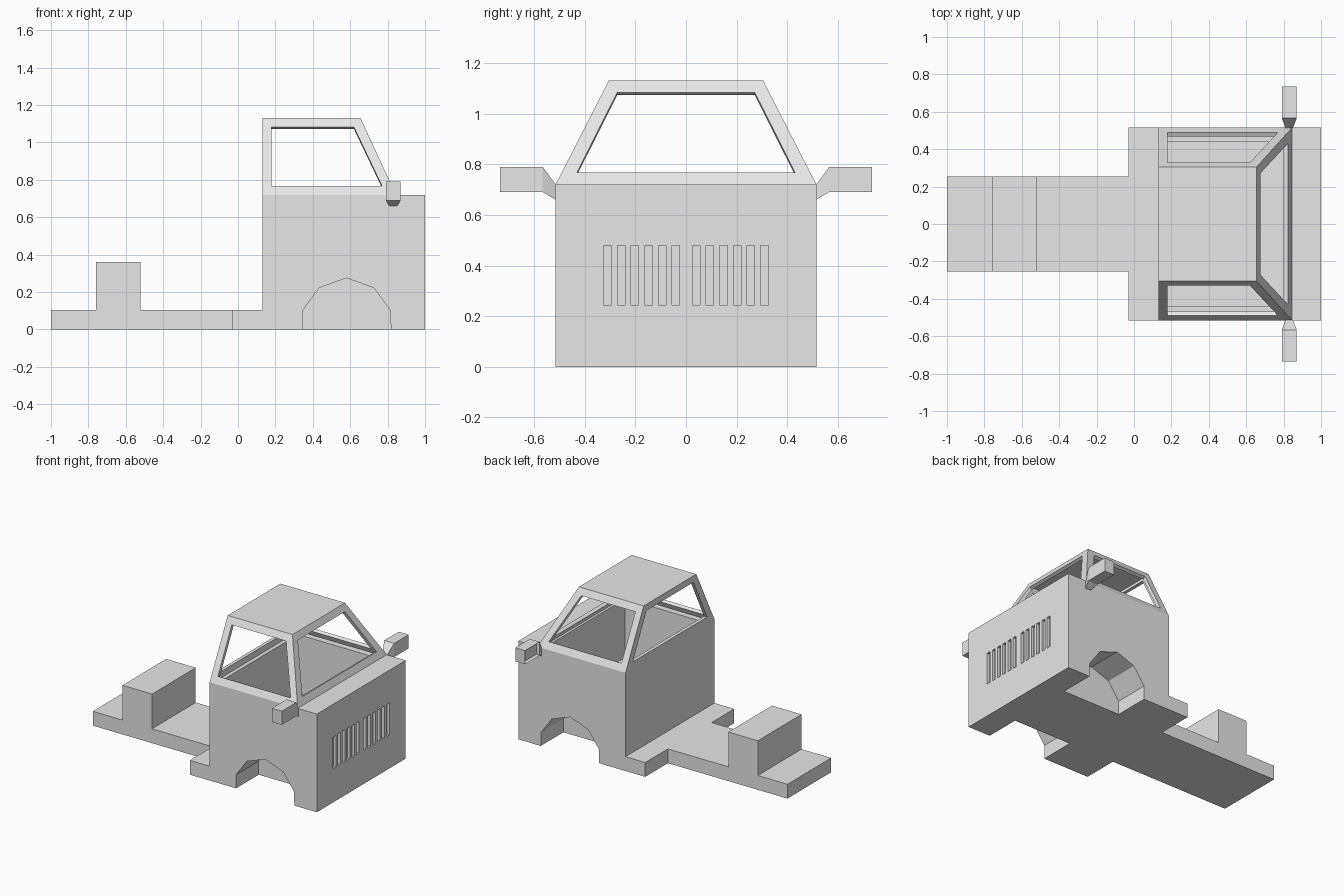
import bpy, bmesh
from mathutils import Vector

if "Cube" in bpy.data.objects:
    bpy.data.objects.remove(bpy.data.objects["Cube"])

grey = bpy.data.materials.new("light_grey_plastic")
grey.diffuse_color = (0.8, 0.8, 0.8, 1)
grey.use_nodes = True
grey.node_tree.nodes["Principled BSDF"].inputs["Base Color"].default_value = grey.diffuse_color


def finish(bm, name):
    me = bpy.data.meshes.new(name)
    bm.to_mesh(me)
    bm.free()
    me.materials.append(grey)
    ob = bpy.data.objects.new(name, me)
    bpy.context.collection.objects.link(ob)
    return ob


def loft(bm, ring_a, ring_b):
    """Closed solid between two rings with equal point counts."""
    a = [bm.verts.new(p) for p in ring_a]
    b = [bm.verts.new(p) for p in ring_b]
    n = len(a)
    faces = [bm.faces.new(a), bm.faces.new(b)]
    for i in range(n):
        j = (i + 1) % n
        faces.append(bm.faces.new((a[i], a[j], b[j], b[i])))
    bmesh.ops.recalc_face_normals(bm, faces=faces)
    return faces


def prism(bm, profile, y0, y1):
    """Extrude an (x, z) profile along y."""
    return loft(bm, [(x, y0, z) for x, z in profile],
                [(x, y1, z) for x, z in profile])


def box(bm, x0, x1, y0, y1, z0, z1):
    return prism(bm, [(x0, z0), (x1, z0), (x1, z1), (x0, z1)], y0, y1)


# rear chassis with raised block
bm = bmesh.new()
prism(bm, [(-1, 0), (-0.03, 0), (-0.03, 0.105), (-0.52, 0.105), (-0.52, 0.36),
           (-0.76, 0.36), (-0.76, 0.105), (-1, 0.105)], -0.253, 0.253)
finish(bm, "rear_chassis")

# lower cab body with rear step
bm = bmesh.new()
prism(bm, [(-0.03, 0), (1, 0), (1, 0.72), (0.13, 0.72), (0.13, 0.105),
           (-0.03, 0.105)], -0.515, 0.515)
body = finish(bm, "cab_body")

# cutters: wheel wells, cabin cavity, grille slots
bm = bmesh.new()
arch = [(0.345, -0.1), (0.345, 0.1), (0.433, 0.222), (0.58, 0.275),
        (0.727, 0.222), (0.815, 0.1), (0.82, -0.1)]
for s in (-1, 1):
    prism(bm, arch, s * 0.253, s * 0.6)
    for i in range(6):
        y = s * (0.04 + i * 0.054)
        box(bm, 0.98, 1.1, y - 0.015, y + 0.015, 0.245, 0.48)
box(bm, 0.18, 0.80, -0.438, 0.438, 0.29, 0.9)
cutter = finish(bm, "cab_cutter")
cutter.hide_render = True
mod = body.modifiers.new("cuts", 'BOOLEAN')
mod.operation = 'DIFFERENCE'
mod.solver = 'EXACT'
mod.object = cutter
bpy.context.view_layer.objects.active = body
bpy.ops.object.modifier_apply(modifier=mod.name)
bpy.data.objects.remove(cutter)


# upper cabin: tapered shell with four window openings
def side_y(z):
    return 0.515 - (z - 0.72) / 0.41 * 0.21


def front_x(z):
    return 0.845 - (z - 0.72) / 0.41 * 0.19


LOW, TOP, SILL, HEAD = 0.72, 1.13, 0.768, 1.083
bm = bmesh.new()


def panel(outer, inner):
    o = [bm.verts.new(p) for p in outer]
    i = [bm.verts.new(p) for p in inner]
    for k in range(4):
        j = (k + 1) % 4
        bm.faces.new((o[k], o[j], i[j], i[k]))


for s in (-1, 1):
    panel([(0.13, s * side_y(LOW), LOW), (front_x(LOW), s * side_y(LOW), LOW),
           (front_x(TOP), s * side_y(TOP), TOP), (0.13, s * side_y(TOP), TOP)],
          [(0.18, s * side_y(SILL), SILL), (0.77, s * side_y(SILL), SILL),
           (0.62, s * side_y(HEAD), HEAD), (0.18, s * side_y(HEAD), HEAD)])
for fx in (front_x, lambda z: 0.13):
    panel([(fx(LOW), -side_y(LOW), LOW), (fx(LOW), side_y(LOW), LOW),
           (fx(TOP), side_y(TOP), TOP), (fx(TOP), -side_y(TOP), TOP)],
          [(fx(SILL), -0.43, SILL), (fx(SILL), 0.43, SILL),
           (fx(HEAD), 0.272, HEAD), (fx(HEAD), -0.272, HEAD)])
r = side_y(TOP)
bm.faces.new([bm.verts.new(p) for p in ((0.13, -r, TOP), (front_x(TOP), -r, TOP),
                                        (front_x(TOP), r, TOP), (0.13, r, TOP))])
bmesh.ops.remove_doubles(bm, verts=bm.verts, dist=0.0005)
bm.normal_update()
centre = Vector((0.42, 0, 0.9))
for f in bm.faces:
    if f.normal.dot(f.calc_center_median() - centre) < 0:
        f.normal_flip()
cabin = finish(bm, "cabin_frame")
mod = cabin.modifiers.new("thickness", 'SOLIDIFY')
mod.thickness = 0.025
mod.offset = -1
mod.use_even_offset = True

# side mirrors: tapered bracket and housing with recessed rear face
for s, side in ((-1, "front"), (1, "back")):
    bm = bmesh.new()
    loft(bm, [(x, s * 0.514, z) for x, z in
              ((0.81, 0.66), (0.85, 0.66), (0.85, 0.72), (0.81, 0.72))],
         [(x, s * 0.566, z) for x, z in
          ((0.79, 0.69), (0.87, 0.69), (0.87, 0.79), (0.79, 0.79))])
    finish(bm, side + "_mirror_bracket")
    bm = bmesh.new()
    faces = box(bm, 0.79, 0.87, s * 0.566, s * 0.735, 0.69, 0.79)
    bm.normal_update()
    rear = [f for f in faces if f.normal.x < -0.9]
    bmesh.ops.inset_region(bm, faces=rear, thickness=0.01)
    bmesh.ops.translate(bm, verts=rear[0].verts, vec=(0.02, 0, 0))
    finish(bm, side + "_mirror_housing")
